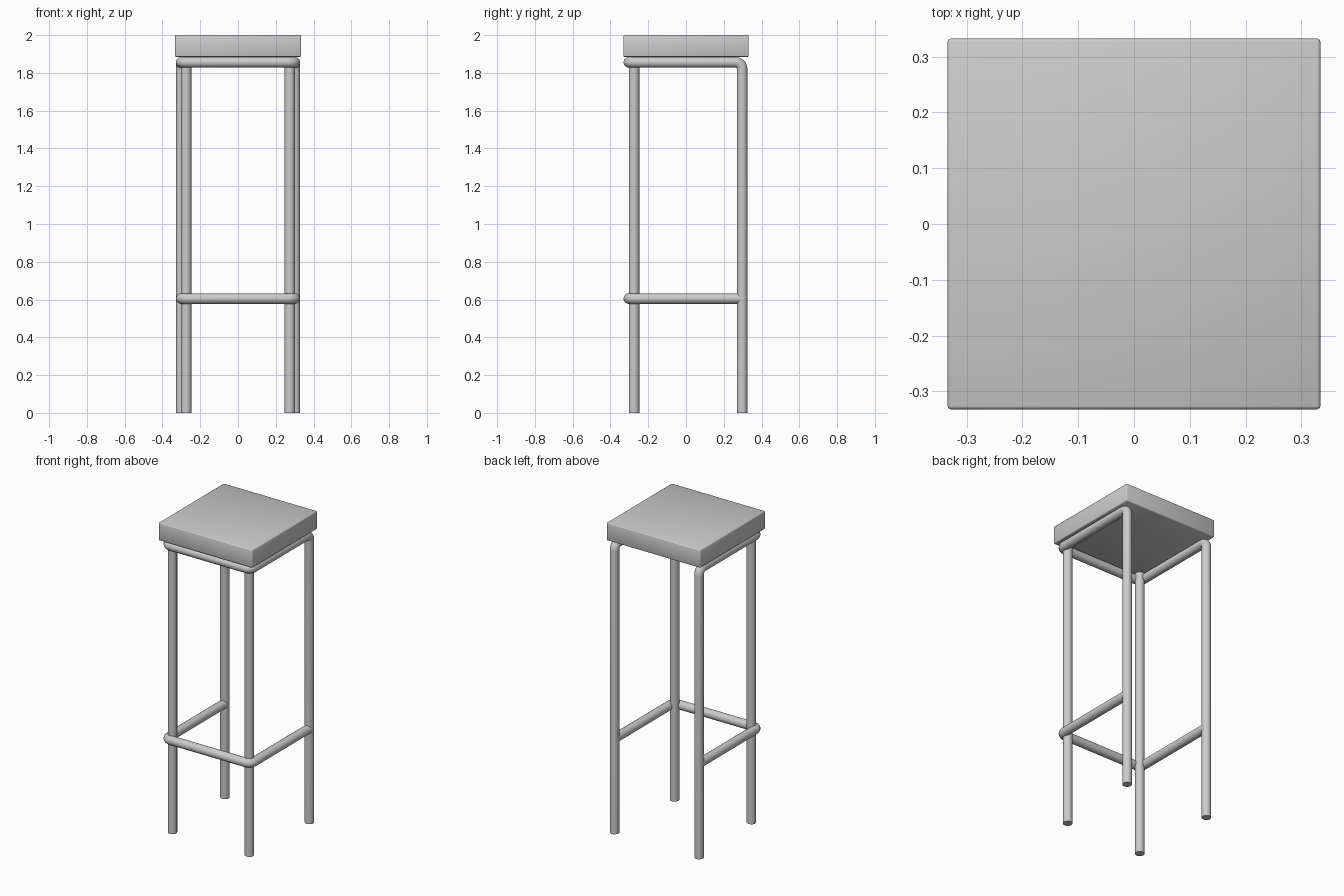
import bpy
from mathutils import Vector

cube = bpy.data.objects.get("Cube")
if cube:
    bpy.data.objects.remove(cube, do_unlink=True)

RADIUS = 0.028          # tube radius
BEND = 0.034            # bend radius of the tube centre line
SIDE, FRONT, BACK = 0.301, -0.303, 0.297
SEAT_BOTTOM, SEAT_TOP = 1.885, 2.0

grey = bpy.data.materials.new("plain grey")
grey.use_nodes = True
colour = (0.6, 0.6, 0.6, 1)
grey.diffuse_color = colour
grey.node_tree.nodes["Principled BSDF"].inputs["Base Color"].default_value = colour


def rounded(corners, steps=6):
    """Replace each inner corner of a path with a short bend."""
    pts = [Vector(c) for c in corners]
    path = [pts[0]]
    for a, b, c in zip(pts, pts[1:], pts[2:]):
        back = (a - b).normalized()
        ahead = (c - b).normalized()
        centre = b + (back + ahead) * BEND
        for i in range(steps + 1):
            spoke = (-ahead).slerp(-back, i / steps).normalized()
            path.append(centre + spoke * BEND)
    return path + [pts[-1]]


def finish(obj):
    obj.data.materials.append(grey)
    bpy.ops.object.select_all(action='DESELECT')
    obj.select_set(True)
    bpy.context.view_layer.objects.active = obj


def tube(name, corners):
    curve = bpy.data.curves.new(name, 'CURVE')
    curve.dimensions = '3D'
    curve.bevel_depth = RADIUS
    curve.bevel_resolution = 6
    curve.use_fill_caps = True
    path = rounded(corners)
    spline = curve.splines.new('POLY')
    spline.points.add(len(path) - 1)
    for point, co in zip(spline.points, path):
        point.co = (*co, 1)
    obj = bpy.data.objects.new(name, curve)
    bpy.context.collection.objects.link(obj)
    finish(obj)
    bpy.ops.object.convert(target='MESH')
    bpy.ops.object.shade_smooth_by_angle()


# One bent tube forms both back legs and the rail under the seat
RAIL = 1.856
tube("back_legs_and_seat_rail", [
    (-SIDE, BACK, 0), (-SIDE, BACK, RAIL), (-SIDE, FRONT, RAIL),
    (SIDE, FRONT, RAIL), (SIDE, BACK, RAIL), (SIDE, BACK, 0)])

# Footrest wraps around the front legs and meets the back legs
FOOT = 0.605
tube("footrest", [
    (-SIDE, BACK, FOOT), (-SIDE, FRONT, FOOT),
    (SIDE, FRONT, FOOT), (SIDE, BACK, FOOT)])

# Front legs stand just inside the rail corners
for side, sign in (("right", -1), ("left", 1)):
    x = sign * 0.274
    tube(f"front_leg_{side}", [(x, -0.275, 0), (x, -0.275, 1.882)])

# Square seat with softened edges
bpy.ops.mesh.primitive_cube_add(size=1, location=(0, 0, (SEAT_BOTTOM + SEAT_TOP) / 2))
seat = bpy.context.object
seat.name = "seat"
seat.scale = (0.668, 0.664, SEAT_TOP - SEAT_BOTTOM)
bpy.ops.object.transform_apply(location=False, rotation=False, scale=True)
bevel = seat.modifiers.new("soft edges", 'BEVEL')
bevel.width = 0.006
bevel.segments = 2
finish(seat)
bpy.ops.object.shade_smooth()
